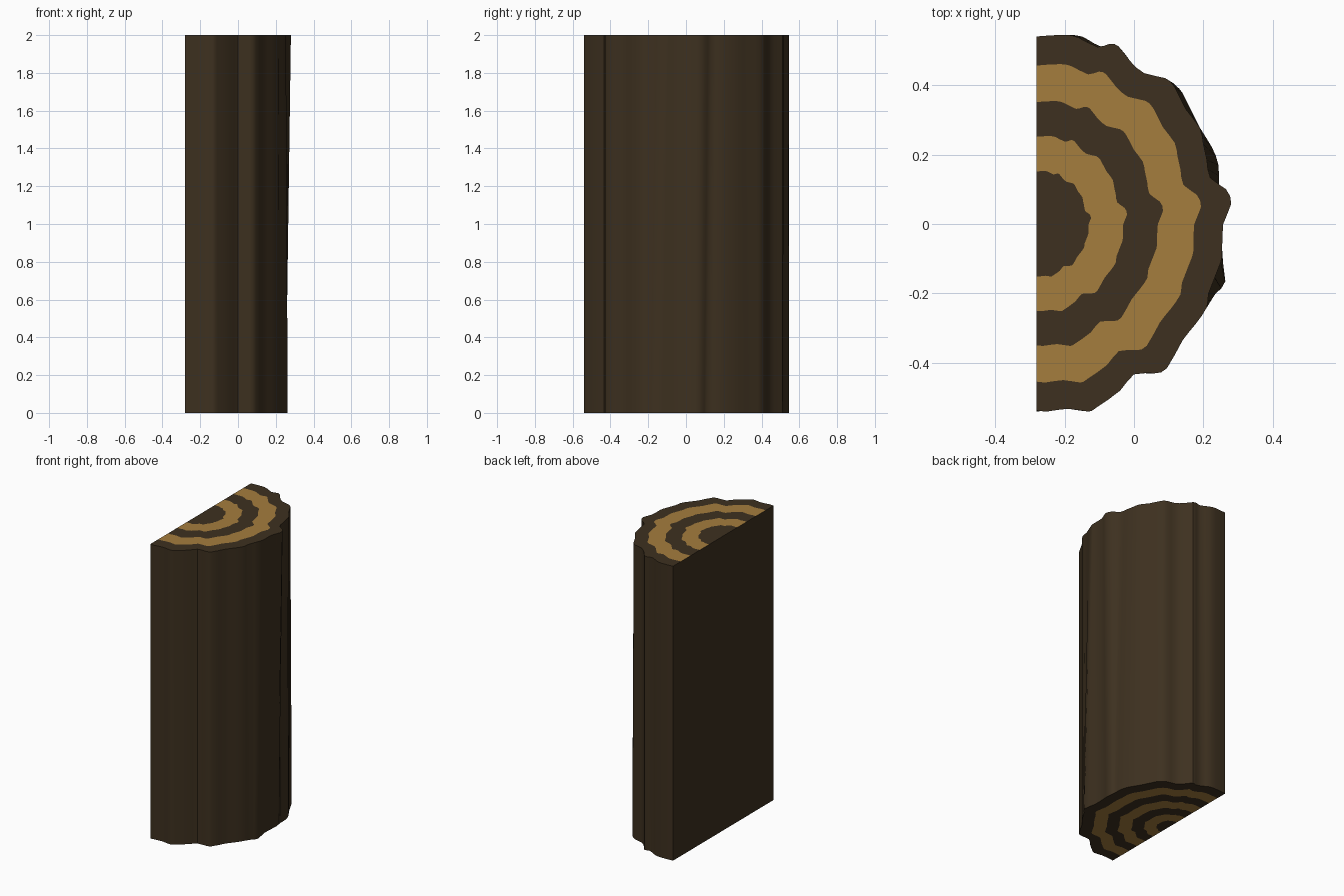
import bpy, bmesh, math
from mathutils import Vector

if "Cube" in bpy.data.objects:
    bpy.data.objects.remove(bpy.data.objects["Cube"])

X0, H = -0.281, 2.0

def material(name, rgb):
    m = bpy.data.materials.new(name)
    m.diffuse_color = (*rgb, 1)
    m.use_nodes = True
    m.node_tree.nodes["Principled BSDF"].inputs["Base Color"].default_value = m.diffuse_color
    return m

bark = material("dark_wood", (0.047, 0.030, 0.014))
pale = material("pale_wood", (0.376, 0.205, 0.048))

# Wavy half outline of the top, back to front
top = [(X0, .54), (-.20, .545), (-.16, .537), (-.105, .51), (-.07, .519), (-.045, .512),
       (-.01, .468), (.03, .434), (.09, .42), (.118, .393), (.15, .33), (.19, .277),
       (.20, .23), (.21, .185), (.22, .133), (.265, .10), (.28, .058), (.257, 0),
       (.254, -.075), (.25, -.11), (.215, -.20), (.21, -.24), (.176, -.29),
       (.14, -.335), (.095, -.415), (.06, -.43), (0, -.433), (-.04, -.48),
       (-.11, -.53), (-.133, -.54), (-.19, -.532), (-.25, -.54), (X0, -.537)]

# The bottom bulges in different places
bulges = {2: (-.15, .54), 3: (-.115, .52), 4: (-.075, .505), 9: (.13, .39), 10: (.148, .36),
          12: (.225, .22), 13: (.243, .17), 14: (.245, .11), 15: (.248, .085), 16: (.252, .05),
          17: (.25, 0), 18: (.248, -.075), 19: (.263, -.165), 20: (.235, -.20),
          27: (-.045, -.475), 28: (-.105, -.525), 31: (-.25, -.535), 32: (X0, -.54)}
bottom = [bulges.get(i, p) for i, p in enumerate(top)]

def refine(pts):
    # Insert one Catmull-Rom midpoint per span
    out = []
    for i in range(len(pts) - 1):
        a, b = Vector(pts[max(i - 1, 0)]), Vector(pts[i])
        c, d = Vector(pts[i + 1]), Vector(pts[min(i + 2, len(pts) - 1)])
        out += [b, (9 * (b + c) - a - d) / 16]
    return out + [Vector(pts[-1])]

bm = bmesh.new()

def cap(outline, z, fractions):
    # Growth rings as scaled copies of the outline, alternating in colour
    centre = bm.verts.new((X0, 0, z))
    rings = [[bm.verts.new((X0 + (p.x - X0) * f, p.y * f, z)) for p in outline]
             for f in fractions]
    for a, b in zip(rings[0], rings[0][1:]):
        bm.faces.new((centre, a, b))
    for k in range(1, len(rings)):
        for i in range(len(outline) - 1):
            f = bm.faces.new((rings[k - 1][i], rings[k][i], rings[k][i + 1], rings[k - 1][i + 1]))
            f.material_index = k % 2
    edge = [r[0] for r in reversed(rings)] + [centre] + [r[-1] for r in rings]
    return rings[-1], edge

t_rim, t_edge = cap(refine(top), H, (.28, .465, .65, .845, 1))
b_rim, b_edge = cap(refine(bottom), 0, (.14, .28, .42, .57, .71, .86, 1))

# Bark side and flat sawn face
for i in range(len(t_rim) - 1):
    bm.faces.new((t_rim[i], t_rim[i + 1], b_rim[i + 1], b_rim[i]))
bm.faces.new(t_edge + b_edge[::-1])
bmesh.ops.recalc_face_normals(bm, faces=bm.faces)

mesh = bpy.data.meshes.new("half_log")
bm.to_mesh(mesh)
bm.free()
log = bpy.data.objects.new("half_log", mesh)
bpy.context.collection.objects.link(log)
mesh.materials.append(bark)
mesh.materials.append(pale)
bpy.context.view_layer.objects.active = log
log.select_set(True)
bpy.ops.object.shade_smooth_by_angle(angle=math.radians(30))
